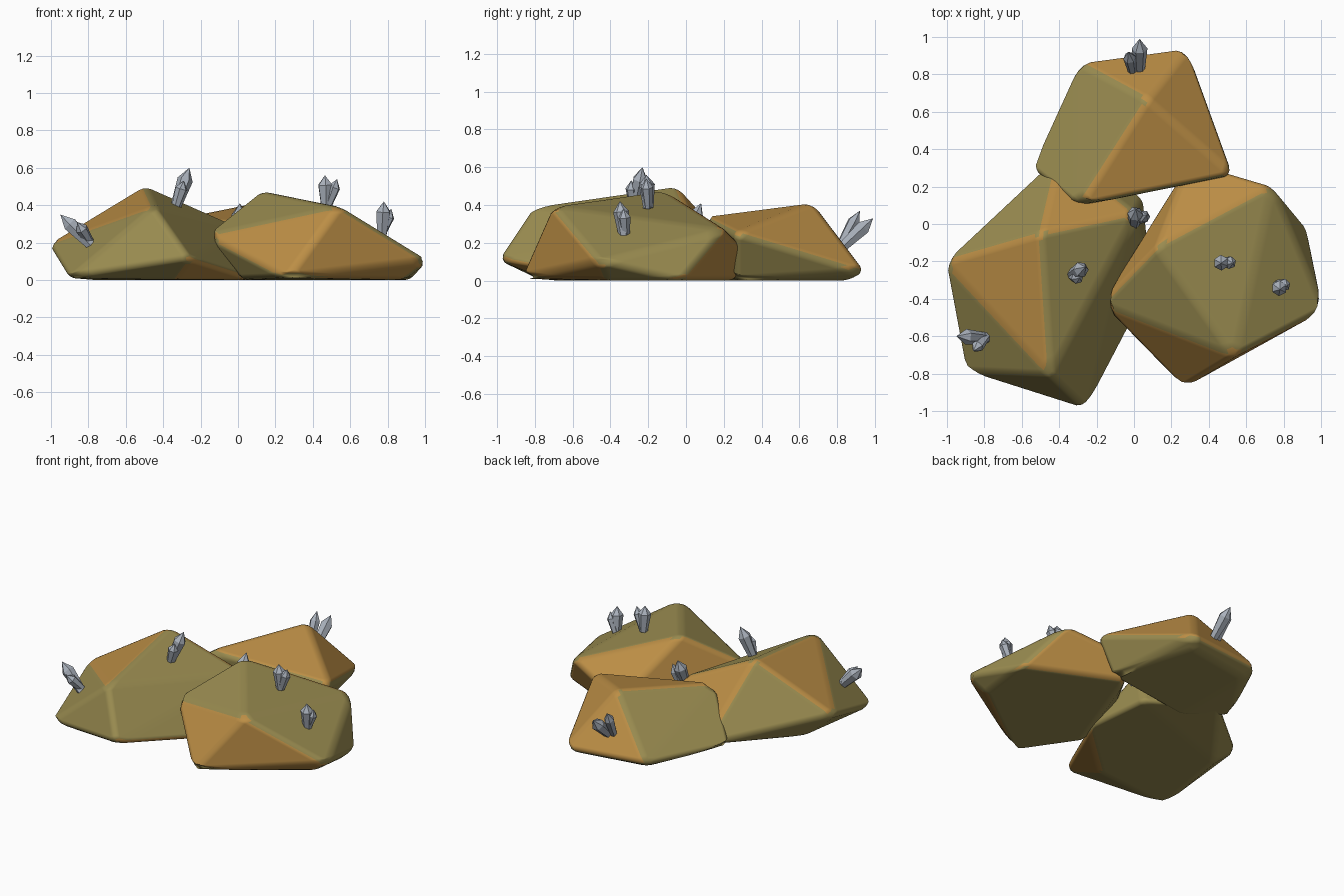
import bpy, bmesh, math
from mathutils import Vector

cube = bpy.data.objects.get("Cube")
if cube:
    bpy.data.objects.remove(cube, do_unlink=True)


def material(name, rgb):
    mat = bpy.data.materials.new(name)
    mat.use_nodes = True
    mat.diffuse_color = (*rgb, 1)
    mat.node_tree.nodes["Principled BSDF"].inputs["Base Color"].default_value = (*rgb, 1)
    return mat


OLIVE = material("olive stone", (0.32, 0.26, 0.08))
ORANGE = material("orange stone", (0.50, 0.27, 0.06))
CRYSTAL = material("grey crystal", (0.40, 0.44, 0.50))


def add_object(name, bm, mats):
    mesh = bpy.data.meshes.new(name)
    bm.to_mesh(mesh)
    bm.free()
    for mat in mats:
        mesh.materials.append(mat)
    obj = bpy.data.objects.new(name, mesh)
    bpy.context.collection.objects.link(obj)
    return obj


def rock(name, corners, orange):
    """Convex boulder; facets lying on the listed corner triples are orange."""
    pts = {key: Vector(p) for key, p in corners.items()}
    bm = bmesh.new()
    for p in pts.values():
        bm.verts.new(p)
    hull = bmesh.ops.convex_hull(bm, input=bm.verts)
    inside = {v for v in hull["geom_interior"] if isinstance(v, bmesh.types.BMVert)}
    bmesh.ops.delete(bm, geom=list(inside), context="VERTS")
    bmesh.ops.dissolve_limit(bm, angle_limit=math.radians(2), verts=bm.verts, edges=bm.edges)
    bmesh.ops.recalc_face_normals(bm, faces=bm.faces)
    for triple in orange:
        mid = sum((pts[k] for k in triple), Vector()) / 3
        face = min(bm.faces, key=lambda f: abs(f.normal.dot(mid - f.verts[0].co)))
        face.material_index = 1
    obj = add_object(name, bm, [OLIVE, ORANGE])

    # Rounded, worn edges
    bevel = obj.modifiers.new("worn_edges", "BEVEL")
    bevel.width = 0.035
    bevel.segments = 3
    bevel.limit_method = "NONE"
    bevel.harden_normals = True
    bpy.ops.object.select_all(action="DESELECT")
    obj.select_set(True)
    bpy.context.view_layer.objects.active = obj
    bpy.ops.object.shade_smooth_by_angle(angle=math.radians(60))


def crystal(name, base, tip, radius=0.036, sides=6):
    """Six-sided shard, widening upward and ending in a point."""
    base, tip = Vector(base), Vector(tip)
    axis = tip - base
    turn = axis.to_track_quat("Z", "Y")
    bm = bmesh.new()
    rings = []
    for along, scale in ((-0.1, 0.65), (0.68, 1.0)):
        ring = []
        for i in range(sides):
            a = math.tau * i / sides
            offset = Vector((math.cos(a), math.sin(a), 0)) * radius * scale
            ring.append(bm.verts.new(base + axis * along + turn @ offset))
        rings.append(ring)
    point = bm.verts.new(tip)
    bm.faces.new(rings[0][::-1])
    for i in range(sides):
        j = (i + 1) % sides
        bm.faces.new((rings[0][i], rings[0][j], rings[1][j], rings[1][i]))
        bm.faces.new((rings[1][i], rings[1][j], point))
    add_object(name, bm, [CRYSTAL])


# Boulders
rock("right_rock", {
    "peak": (-0.5, -0.05, 0.505), "brow": (-0.45, -0.81, 0.395),
    "side": (-1.02, -0.2, 0.19), "foot": (-0.91, -0.79, 0.01),
    "nose": (-0.25, -1.0, 0.11), "inner": (0.01, 0.06, 0.28),
    "inner_low": (0.1, -0.33, 0.0), "front_low": (-0.33, -0.72, 0.0),
    "back": (-0.4, 0.38, 0.03), "side_low": (-0.8, -0.15, 0.0),
    "back_low": (0.05, 0.15, 0.0),
}, [("peak", "brow", "side"), ("peak", "inner", "back"),
    ("nose", "front_low", "inner_low")])

rock("left_rock", {
    "peak": (0.12, -0.12, 0.48), "brow": (0.54, -0.71, 0.395),
    "inner": (-0.18, -0.43, 0.24), "nose": (0.26, -0.88, 0.01),
    "shoulder": (0.74, 0.21, 0.27), "side": (1.02, -0.46, 0.1),
    "side_low": (0.93, -0.02, 0.0), "back": (0.3, 0.34, 0.14),
    "back_low": (0.3, 0.27, 0.0), "inner_low": (0.02, -0.5, 0.0),
    "foot": (0.88, -0.42, 0.0),
}, [("brow", "inner", "nose"), ("brow", "nose", "side"),
    ("peak", "shoulder", "back"), ("peak", "back", "inner"),
    ("shoulder", "side_low", "back_low"), ("nose", "side", "foot")])

rock("back_rock", {
    "peak": (0.07, 0.67, 0.415), "front": (-0.3, 0.09, 0.34),
    "shoulder": (0.54, 0.26, 0.255), "back_right": (-0.3, 0.87, 0.06),
    "back_left": (0.29, 0.95, 0.045), "side": (-0.56, 0.3, 0.05),
    "front_low": (-0.25, 0.16, 0.0), "shoulder_low": (0.4, 0.26, 0.0),
    "back_low": (0.22, 0.86, 0.0), "side_low": (-0.25, 0.78, 0.0),
}, [("peak", "back_right", "back_left"), ("peak", "back_left", "shoulder"),
    ("peak", "shoulder", "front")])

# Crystal pairs: base and tip of each shard
clusters = {
    "right_outer": [((-0.79, -0.61, 0.19), (-0.95, -0.6, 0.35)),
                    ((-0.79, -0.6, 0.2), (-0.86, -0.68, 0.31))],
    "right_upper": [((-0.33, -0.27, 0.40), (-0.26, -0.23, 0.60)),
                    ((-0.33, -0.28, 0.40), (-0.29, -0.29, 0.53))],
    "middle": [((0.0, 0.0, 0.22), (0.01, 0.08, 0.41)),
               ((0.02, 0.02, 0.2), (0.07, 0.05, 0.36))],
    "left_upper": [((0.47, -0.2, 0.40), (0.465, -0.21, 0.56)),
                   ((0.48, -0.2, 0.40), (0.53, -0.21, 0.54))],
    "left_outer": [((0.77, -0.33, 0.25), (0.78, -0.35, 0.42)),
                   ((0.77, -0.32, 0.25), (0.82, -0.33, 0.38))],
    "back": [((0.03, 0.83, 0.18), (0.03, 0.99, 0.33)),
             ((-0.01, 0.82, 0.19), (-0.03, 0.92, 0.37))],
}
for place, pair in clusters.items():
    for size, radius, (base, tip) in zip(("large", "small"), (0.042, 0.034), pair):
        crystal(f"{place}_{size}_crystal", base, tip, radius)
